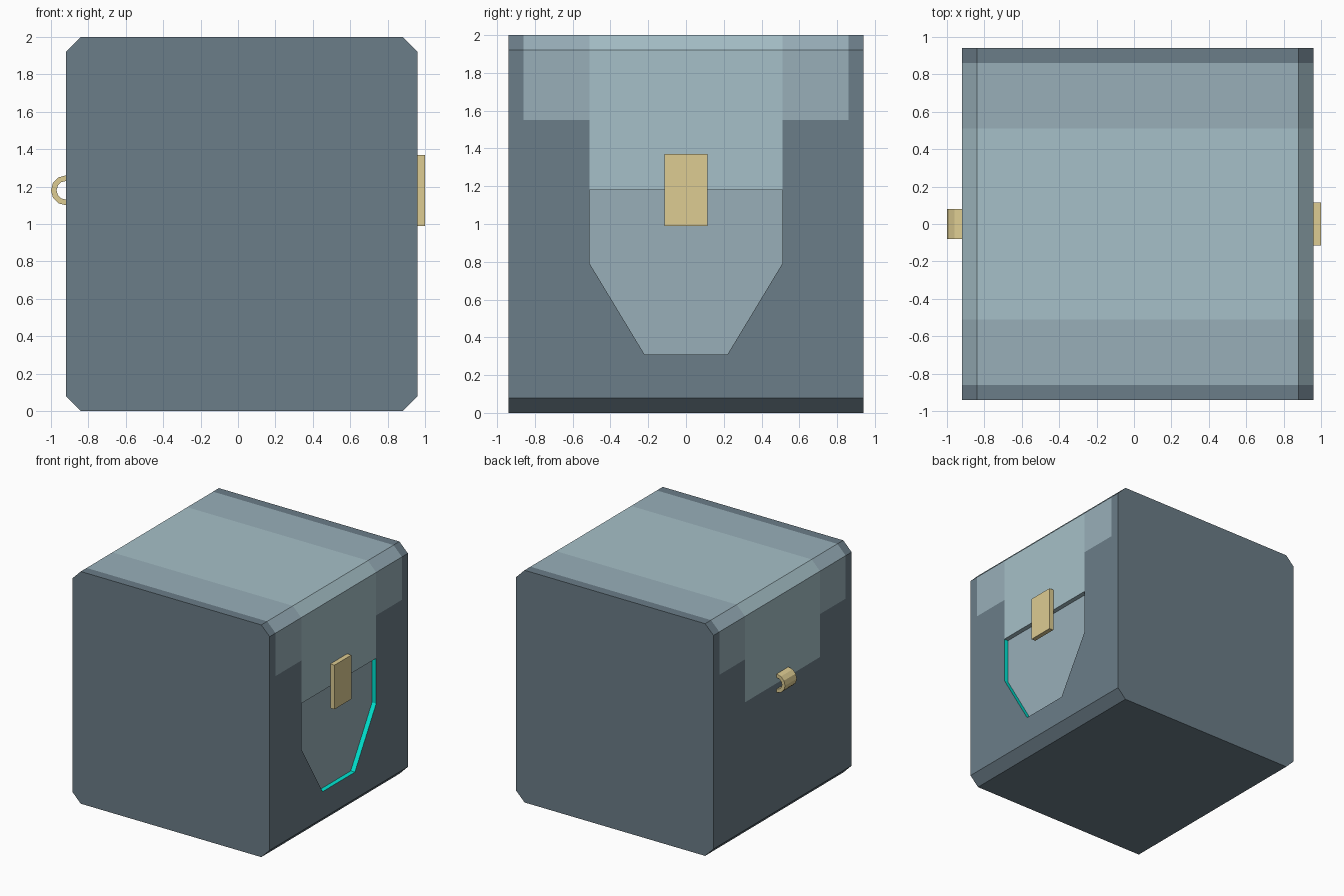
import bpy, bmesh, math
from mathutils import Vector

if "Cube" in bpy.data.objects:
    bpy.data.objects.remove(bpy.data.objects["Cube"])


def material(name, hex_rgb):
    m = bpy.data.materials.new(name)
    srgb = [int(hex_rgb[i:i + 2], 16) / 255 for i in (0, 2, 4)]
    lin = [c / 12.92 if c <= 0.04045 else ((c + 0.055) / 1.055) ** 2.4 for c in srgb]
    m.diffuse_color = (*lin, 1)
    m.use_nodes = True
    m.node_tree.nodes["Principled BSDF"].inputs["Base Color"].default_value = m.diffuse_color
    return m


DARK = material("dark_slate", "6B7D88")
MID = material("mid_blue_grey", "98AFB9")
LIGHT = material("pale_blue_grey", "A6C0C8")
CYAN = material("cyan_glow", "00E5D2")
GOLD = material("brass", "DDCC92")


def finish(bm, name, mats):
    bmesh.ops.recalc_face_normals(bm, faces=bm.faces[:])
    me = bpy.data.meshes.new(name)
    bm.to_mesh(me)
    bm.free()
    ob = bpy.data.objects.new(name, me)
    for m in mats:
        me.materials.append(m)
    bpy.context.collection.objects.link(ob)
    return ob


def cut(bm, co, no, right_only=False):
    faces = [f for f in bm.faces if not right_only or f.normal.x > 0.99]
    geom = set(faces)
    for f in faces:
        geom.update(f.edges)
        geom.update(f.verts)
    bmesh.ops.bisect_plane(bm, geom=list(geom), plane_co=co, plane_no=no, dist=1e-5)
    bm.normal_update()


# Body: chamfered profile pulled along y
X0, X1, Y, C = -0.92, 0.96, 0.94, 0.08
bm = bmesh.new()
profile = [(X0 + C, 0), (X1 - C, 0), (X1, C), (X1, 2 - C),
           (X1 - C, 2), (X0 + C, 2), (X0, 2 - C), (X0, C)]
rings = [[bm.verts.new((x, y, z)) for x, z in profile] for y in (-Y, Y)]
bm.faces.new(rings[0])
bm.faces.new(rings[1][::-1])
for i in range(8):
    j = (i + 1) % 8
    bm.faces.new((rings[0][i], rings[1][i], rings[1][j], rings[0][j]))
bmesh.ops.recalc_face_normals(bm, faces=bm.faces[:])
bm.normal_update()

# Cuts that separate the colour bands and outline the pocket
for y in (-0.86, -0.51, 0.51, 0.86):
    cut(bm, (0, y, 0), (0, 1, 0))
for z in (1.55, 1.18):
    cut(bm, (0, 0, z), (0, 0, 1))
cut(bm, (0, 0, 0.31), (0, 0, 1), True)
for s in (-1, 1):
    cut(bm, (0, s * 0.22, 0.31), (0, s * 0.48, -0.29), True)

pocket = []
for f in bm.faces:
    c = f.calc_center_median()
    ay = abs(c.y)
    if ay < 0.51 and c.z > 1.18:
        f.material_index = 2
    elif ay < 0.86 and c.z > 1.55:
        f.material_index = 1
    if (f.normal.x > 0.99 and ay < 0.51 and 0.31 < c.z < 1.18
            and ay < 0.22 + (c.z - 0.31) * 0.29 / 0.48):
        f.material_index = 1
        pocket.append(f)

# Sunken pocket with bright walls, its upper wall is the flap's edge
walls = bmesh.ops.inset_region(bm, faces=pocket, thickness=0, depth=0,
                               use_boundary=True)["faces"]
for v in {v for f in pocket for v in f.verts}:
    v.co.x = X1 - 0.04
bm.normal_update()
for f in walls:
    f.material_index = 2 if f.calc_center_median().z > 1.179 else 3
finish(bm, "chest_body", [DARK, MID, LIGHT, CYAN])

# Clasp plate on the right side
bm = bmesh.new()
bmesh.ops.create_cube(bm, size=1)
for v in bm.verts:
    v.co = Vector((0.98, 0, 1.18)) + v.co * Vector((0.04, 0.23, 0.38))
finish(bm, "clasp_plate", [GOLD])

# Hinge barrel on the left side: a short 12-sided tube along y
bm = bmesh.new()
N = 12
loops = []
for r, y in ((0.08, -0.08), (0.08, 0.08), (0.05, 0.08), (0.05, -0.08)):
    loops.append([bm.verts.new((X0 + r * math.cos(2 * math.pi * i / N), y,
                                1.18 + r * math.sin(2 * math.pi * i / N)))
                  for i in range(N)])
for k in range(4):
    a, b = loops[k], loops[(k + 1) % 4]
    for i in range(N):
        j = (i + 1) % N
        bm.faces.new((a[i], a[j], b[j], b[i]))
finish(bm, "hinge_barrel", [GOLD])
